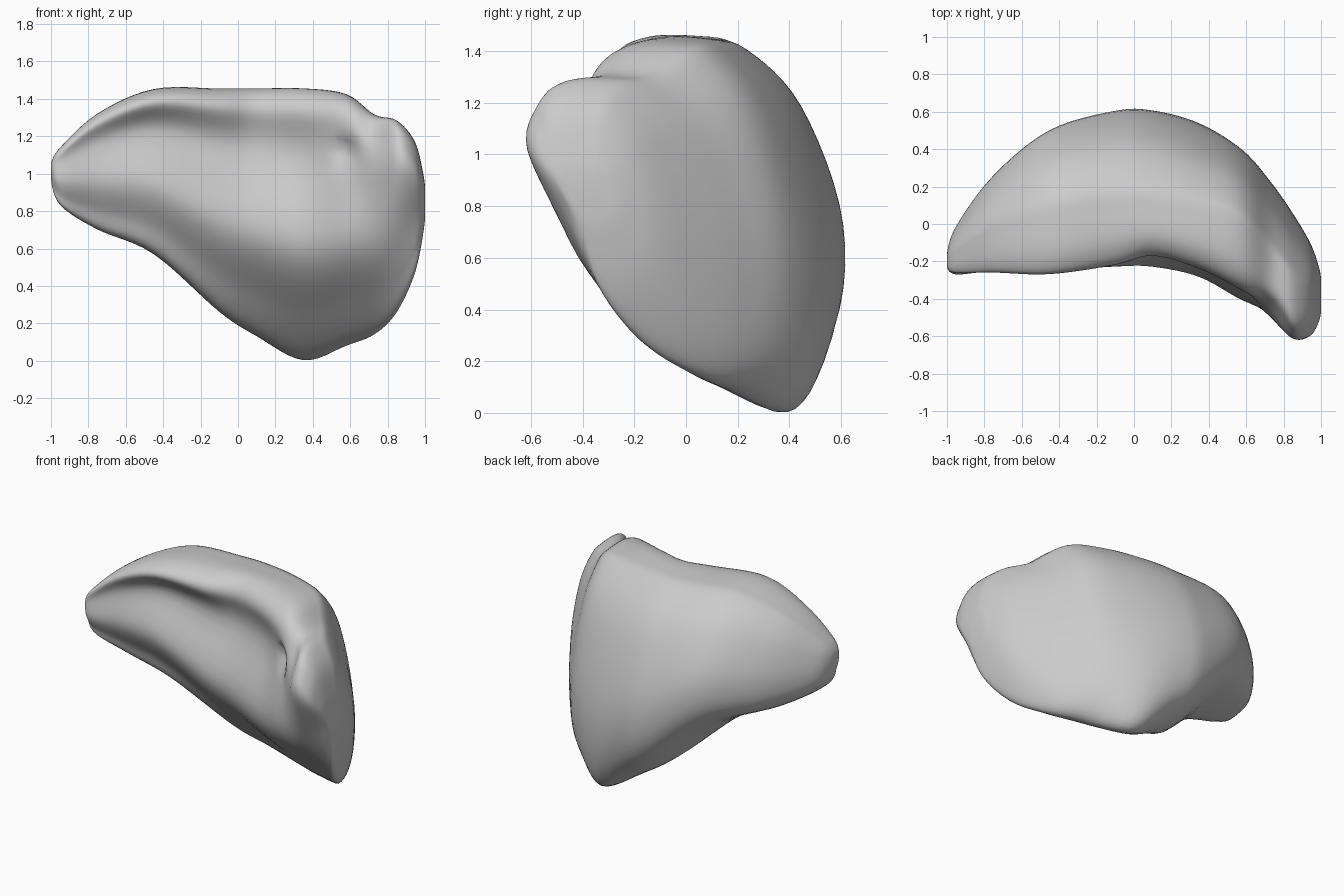
import bpy
import bmesh
from mathutils import Vector

cube = bpy.data.objects.get("Cube")
if cube:
    bpy.data.objects.remove(cube, do_unlink=True)

# Stations along x: x, top z, bottom z, then y of crest, lip, hollow, belly, bottom edge, back
STATIONS = [
    (-1.0, 1.06, 0.96, -.20, -.23, -.24, -.23, -.20, -.15),
    (-.95, 1.14, 0.83, -.16, -.26, -.26, -.27, -.20, -.01),
    (-.75, 1.32, 0.70, -.06, -.26, -.22, -.25, -.10, 0.26),
    (-.45, 1.45, 0.57, 0.02, -.27, -.17, -.25, -.02, 0.50),
    (-.10, 1.45, 0.26, 0.07, -.22, -.13, -.23, 0.17, 0.60),
    (0.10, 1.45, 0.13, 0.07, -.17, -.12, -.23, 0.28, 0.60),
    (0.35, 1.45, 0.00, 0.03, -.24, -.18, -.28, 0.36, 0.53),
    (0.58, 1.42, 0.08, -.03, -.35, -.35, -.40, 0.18, 0.39),
    (0.73, 1.31, 0.14, -.18, -.42, -.50, -.43, 0.05, 0.22),
    (0.85, 1.28, 0.26, -.33, -.57, -.61, -.46, -.14, 0.05),
    (0.95, 1.16, 0.48, -.37, -.55, -.59, -.47, -.31, -.12),
    (1.00, 0.95, 0.74, -.36, -.48, -.49, -.46, -.38, -.27),
]
STEPS = 6


def spline(a, b, c, d, t):
    """Smooth curve from b to c."""
    return b + (c - a) * (t / 2) + (a * 2 - b * 5 + c * 4 - d) * (t * t / 2) \
        + (b * 3 - a - c * 3 + d) * (t ** 3 / 2)


def section(params):
    """Closed ring: crest, lip, hollow, belly, underside and rounded back."""
    x, top, bottom, crest, lip, hollow, belly, edge, back = params
    h = top - bottom
    mid = bottom + 0.42 * h
    keys = [
        (crest, top),
        (crest + 0.65 * (lip - crest), top - 0.005 * h),
        (lip, top - 0.08 * h),
        (hollow, top - 0.25 * h),
        (belly, mid),
        (belly + 0.5 * (edge - belly), bottom + 0.17 * h),
        (edge, bottom),
        (edge + 0.85 * (back - edge), mid - 0.74 * (mid - bottom)),
        (back, mid),
        (crest + 0.7 * (back - crest), top - 0.37 * (top - mid)),
        (crest + 0.3 * (back - crest), top - 0.06 * (top - mid)),
    ]
    keys = [Vector((x, y, z)) for y, z in keys]
    n = len(keys)
    ring = []
    for i in range(n):
        for s in range(STEPS):
            p = spline(*(keys[(i + k) % n] for k in (-1, 0, 1, 2)), s / STEPS)
            # Small pit in the hollow beside the side lobe
            if i in (2, 3):
                reach = Vector((p.x - 0.58, p.z - 1.12)).length
                p.y += 0.1 * max(0, 1 - reach / 0.08)
            ring.append(p)
    return ring


# Resample the stations smoothly, then bridge the rings into one shell
rows = [Vector(s) for s in STATIONS]
last = len(rows) - 1
rings = []
for i in range(last):
    for s in range(STEPS):
        near = [rows[min(max(i + k, 0), last)] for k in (-1, 0, 1, 2)]
        rings.append(section(spline(*near, s / STEPS)))
rings.append(section(rows[last]))

bm = bmesh.new()
loops = [[bm.verts.new(p) for p in ring] for ring in rings]
for a, b in zip(loops, loops[1:]):
    for j in range(len(a)):
        k = (j + 1) % len(a)
        bm.faces.new((a[j], a[k], b[k], b[j]))

# Close both tips with a fan
for loop in (loops[0], loops[-1]):
    centre = sum((v.co for v in loop), Vector()) / len(loop)
    hub = bm.verts.new(centre)
    for j in range(len(loop)):
        bm.faces.new((loop[j], loop[(j + 1) % len(loop)], hub))
bmesh.ops.recalc_face_normals(bm, faces=bm.faces)

# Soften the lip and tips slightly
for _ in range(2):
    bmesh.ops.smooth_vert(bm, verts=bm.verts, factor=0.3,
                          use_axis_x=True, use_axis_y=True, use_axis_z=True)

mesh = bpy.data.meshes.new("curved_shell")
bm.to_mesh(mesh)
bm.free()
shell = bpy.data.objects.new("curved_shell", mesh)
bpy.context.collection.objects.link(shell)

# Single plain grey
grey = bpy.data.materials.new("plain_grey")
grey.use_nodes = True
colour = (0.6, 0.6, 0.6, 1)
grey.diffuse_color = colour
grey.node_tree.nodes["Principled BSDF"].inputs["Base Color"].default_value = colour
mesh.materials.append(grey)

bpy.ops.object.select_all(action="DESELECT")
shell.select_set(True)
bpy.context.view_layer.objects.active = shell
bpy.ops.object.shade_smooth_by_angle(angle=1.0)
